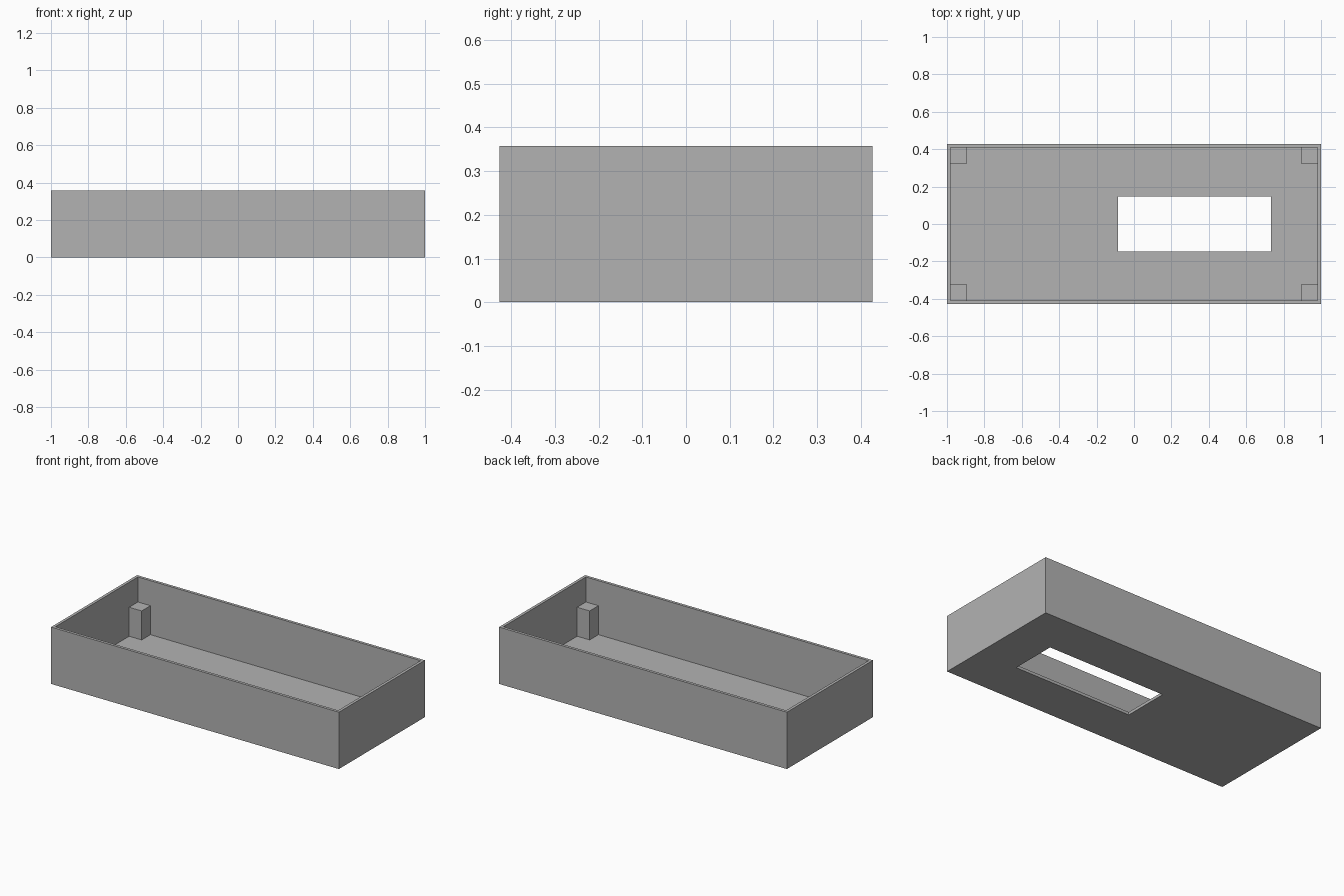
import bpy
import bmesh

cube = bpy.data.objects.get("Cube")
if cube:
    bpy.data.objects.remove(cube, do_unlink=True)

HALF_X, HALF_Y, HEIGHT = 1.0, 0.427, 0.357
WALL = 0.018
POST, POST_TOP = 0.087, 0.2

grey = bpy.data.materials.new("plain_grey")
grey.use_nodes = True
colour = (0.45, 0.45, 0.45, 1)
grey.diffuse_color = colour
grey.node_tree.nodes["Principled BSDF"].inputs["Base Color"].default_value = colour


def finish(bm, name):
    bmesh.ops.recalc_face_normals(bm, faces=bm.faces[:])
    mesh = bpy.data.meshes.new(name)
    bm.to_mesh(mesh)
    bm.free()
    mesh.materials.append(grey)
    obj = bpy.data.objects.new(name, mesh)
    bpy.context.collection.objects.link(obj)
    return obj


# Open tray: rectangular loops bridged around the wall and floor section
outer = (-HALF_X, HALF_X, -HALF_Y, HALF_Y)
inner = (-HALF_X + WALL, HALF_X - WALL, -HALF_Y + WALL, HALF_Y - WALL)
opening = (-0.085, 0.733, -0.147, 0.147)
section = [(opening, 0), (outer, 0), (outer, HEIGHT),
           (inner, HEIGHT), (inner, WALL), (opening, WALL)]

bm = bmesh.new()
loops = []
for (x0, x1, y0, y1), z in section:
    corners = [(x0, y0), (x1, y0), (x1, y1), (x0, y1)]
    loops.append([bm.verts.new((x, y, z)) for x, y in corners])
for a, b in zip(loops, loops[1:] + loops[:1]):
    for i in range(4):
        j = (i + 1) % 4
        bm.faces.new((a[i], a[j], b[j], b[i]))
finish(bm, "tray")

# Square support posts in the four inner corners
for side_x, x_name in ((-1, "right"), (1, "left")):
    for side_y, y_name in ((-1, "front"), (1, "back")):
        bm = bmesh.new()
        bmesh.ops.create_cube(bm, size=1)
        bmesh.ops.scale(bm, vec=(POST, POST, POST_TOP - WALL), verts=bm.verts)
        post = finish(bm, f"{y_name}_{x_name}_post")
        post.location = (side_x * (HALF_X - WALL - POST / 2),
                         side_y * (HALF_Y - WALL - POST / 2),
                         (POST_TOP + WALL) / 2)
